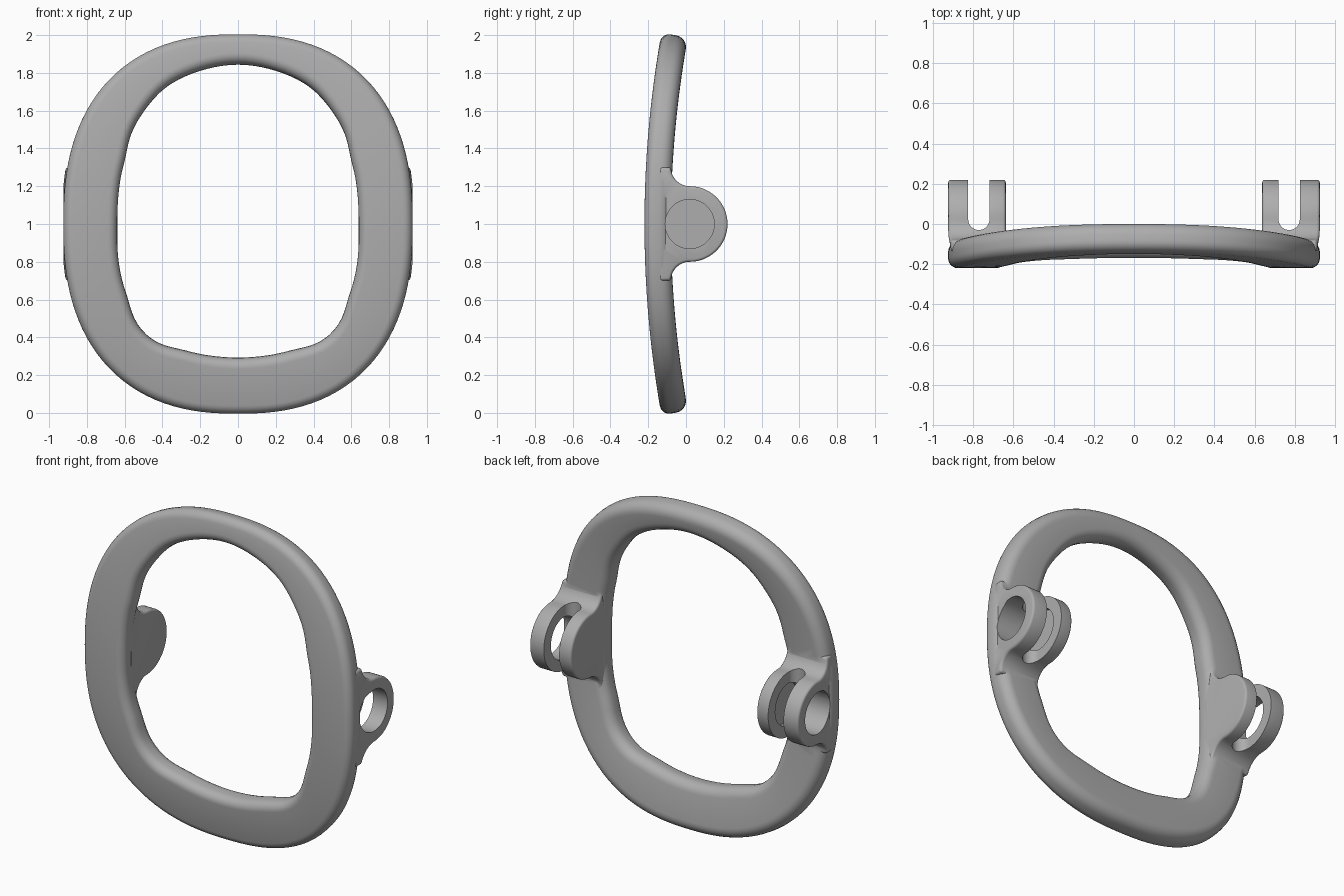
import bpy, bmesh, math
from math import sin, cos, pi

if "Cube" in bpy.data.objects:
    bpy.data.objects.remove(bpy.data.objects["Cube"])

GREY = (0.42, 0.42, 0.42, 1)
mat = bpy.data.materials.new("matte_grey")
mat.use_nodes = True
mat.diffuse_color = GREY
bsdf = mat.node_tree.nodes["Principled BSDF"]
bsdf.inputs["Base Color"].default_value = GREY
bsdf.inputs["Roughness"].default_value = 0.6

HALF_W, POWER = 0.925, 2.4
# Opening outline from top to bottom: x, height above the middle
OPENING = [(0, .845), (.2, .812), (.38, .725), (.503, .59), (.56, .49), (.605, .315), (.64, 0),
           (.595, -.358), (.53, -.533), (.434, -.623), (.275, -.671), (0, -.708)]
POLAR = [(math.atan2(x, z), math.hypot(x, z)) for x, z in OPENING]
POLAR = [(-POLAR[1][0], POLAR[1][1])] + POLAR + [(2 * pi - POLAR[-2][0], POLAR[-2][1])]


def outer_radius(a):
    return (abs(sin(a) / HALF_W) ** POWER + abs(cos(a)) ** POWER) ** (-1 / POWER)


def inner_radius(a):
    """Smooth interpolation of the opening's radius by angle."""
    a = math.acos(max(-1, min(1, cos(a))))
    i = 1
    while i < len(POLAR) - 3 and a > POLAR[i + 1][0]:
        i += 1
    (a0, r0), (a1, r1), (a2, r2), (a3, r3) = POLAR[i - 1:i + 3]
    h = a2 - a1
    t = (a - a1) / h
    m1, m2 = (r2 - r0) / (a2 - a0) * h, (r3 - r1) / (a3 - a1) * h
    return ((2*t**3 - 3*t**2 + 1) * r1 + (t**3 - 2*t**2 + t) * m1
            + (3*t**2 - 2*t**3) * r2 + (t**3 - t**2) * m2)


def finish(name, bm):
    bmesh.ops.recalc_face_normals(bm, faces=bm.faces)
    me = bpy.data.meshes.new(name)
    bm.to_mesh(me)
    bm.free()
    me.materials.append(mat)
    ob = bpy.data.objects.new(name, me)
    bpy.context.collection.objects.link(ob)
    return ob


def loft(name, rings, closed):
    """Skin between equal rings, either as a closed loop or capped."""
    bm = bmesh.new()
    vs = [[bm.verts.new(p) for p in ring] for ring in rings]
    n = len(vs[0])
    for k in range(len(vs) if closed else len(vs) - 1):
        a, b = vs[k], vs[(k + 1) % len(vs)]
        for j in range(n):
            bm.faces.new((a[j], a[(j + 1) % n], b[(j + 1) % n], b[j]))
    if not closed:
        bm.faces.new(vs[0])
        bm.faces.new(vs[-1])
    return finish(name, bm)


def apply(ob, mod):
    bpy.context.view_layer.objects.active = ob
    bpy.ops.object.modifier_apply(modifier=mod.name)


def boolean(ob, other, operation):
    m = ob.modifiers.new("join", "BOOLEAN")
    m.operation, m.object, m.solver = operation, other, "EXACT"
    apply(ob, m)
    bpy.data.objects.remove(other)


# Bowed ring with a rounded rectangular section
def section(a, half=0.07, steps=6):
    ro, ri = outer_radius(a), inner_radius(a)
    pts = []
    for q, (side, depth) in enumerate([(1, 1), (-1, 1), (-1, -1), (1, -1)]):
        rad = 0.062 if depth > 0 else 0.05
        for s in range(steps + 1):
            t = q * pi / 2 + s / steps * pi / 2
            r = (ro - rad if side > 0 else ri + rad) + rad * cos(t)
            d = depth * (half - rad) + rad * sin(t)
            dz = r * cos(a)
            pts.append((r * sin(a), -0.15 + 0.09 * dz * dz + d, 1 + dz - 0.18 * dz * d))
    return pts


SEGMENTS = 128
frame = loft("ring_frame", [section(2 * pi * i / SEGMENTS) for i in range(SEGMENTS)], True)


# Lug outline: round end with fillets running into the ring's back
def lug_outline(r=0.2, f=0.1, cy=0.02, n=8):
    pts = [(-0.14, 1 + r + f)]
    pts += [(cy - f * cos(t), 1 + r + f - f * sin(t)) for t in [i / n * pi / 2 for i in range(n)]]
    pts += [(cy + r * sin(t), 1 + r * cos(t)) for t in [i / 32 * pi for i in range(33)]]
    return pts + [(y, 2 - z) for y, z in reversed(pts[:n + 1])]


def lug_side(z):
    edge = HALF_W * (1 - abs(z - 1) ** POWER) ** (1 / POWER)
    return min(HALF_W, edge + 0.007)


outline = lug_outline()
for s in (1, -1):
    lug = loft("lug", [[(s * 0.638, y, z) for y, z in outline],
                       [(s * lug_side(z), y, z) for y, z in outline]], False)
    bev = lug.modifiers.new("soft_edges", "BEVEL")
    bev.width, bev.segments, bev.limit_method = 0.014, 3, "ANGLE"
    bev.angle_limit = math.radians(50)
    apply(lug, bev)
    boolean(frame, lug, "UNION")

    # U-shaped slot between the two plates
    mid, w = 0.772, 0.053
    u = [(s * (mid + w * cos(t)), 0.023 - w * sin(t)) for t in [i / 16 * pi for i in range(17)]]
    u += [(s * (mid - w), 0.4), (s * (mid + w), 0.4)]
    slot = loft("slot_cutter", [[(x, y, z) for x, y in u] for z in (0.65, 1.35)], False)
    boolean(frame, slot, "DIFFERENCE")

    # Pin hole through the outer plate, blind in the inner plate
    circle = [(0.02 + 0.13 * cos(t), 1 + 0.13 * sin(t)) for t in [i / 48 * 2 * pi for i in range(48)]]
    hole = loft("pin_hole_cutter", [[(s * x, y, z) for y, z in circle] for x in (0.685, 1.1)], False)
    boolean(frame, hole, "DIFFERENCE")

bpy.ops.object.select_all(action="DESELECT")
frame.select_set(True)
bpy.context.view_layer.objects.active = frame
bpy.ops.object.shade_smooth_by_angle(angle=math.radians(35))
